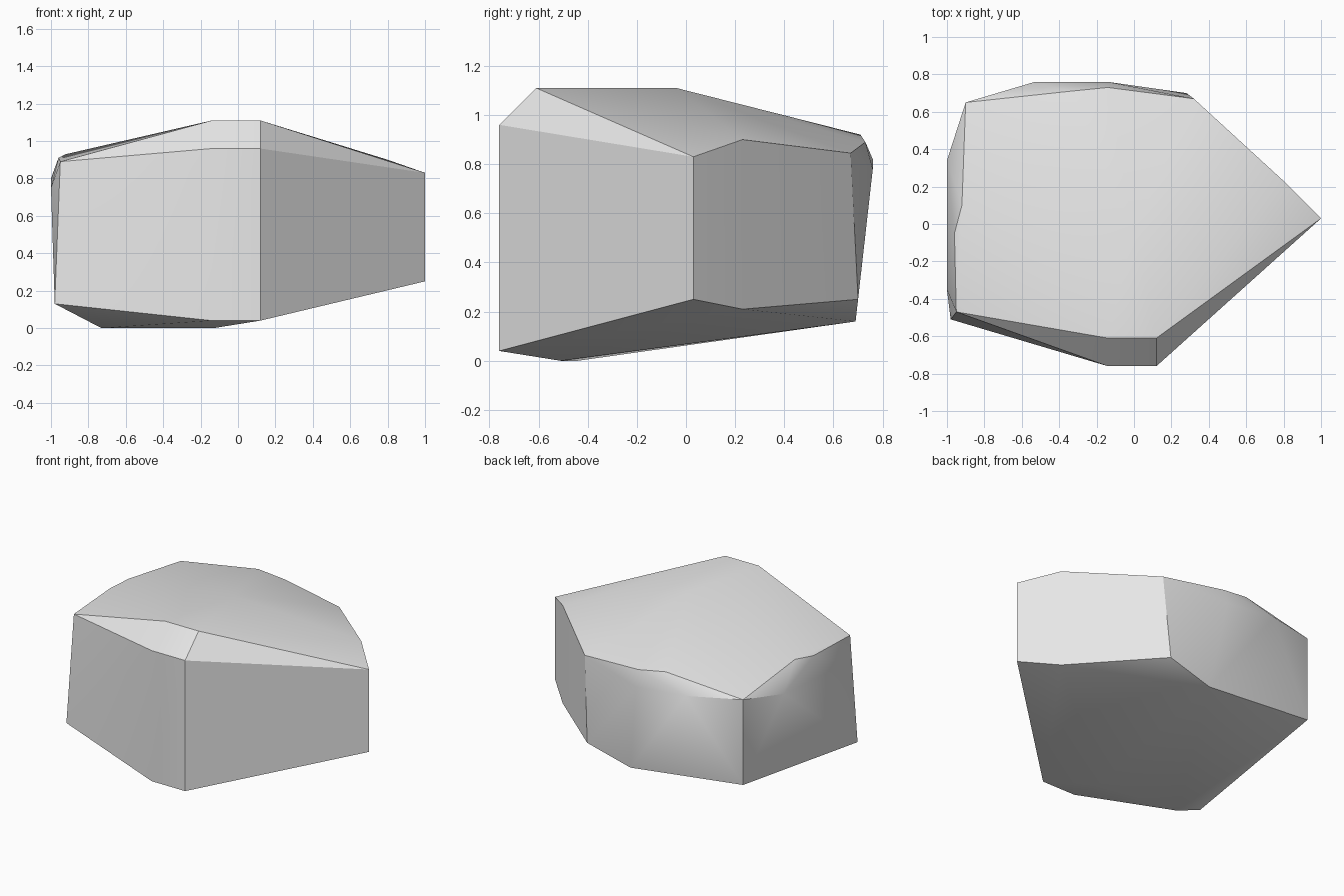
import bpy
import bmesh
import math

# Remove the default object only
default_cube = bpy.data.objects.get("Cube")
if default_cube is not None:
    bpy.data.objects.remove(default_cube, do_unlink=True)


def make_material(name, colour):
    """One flat colour shared by the viewport and the shader."""
    material = bpy.data.materials.new(name)
    material.use_nodes = True
    material.diffuse_color = colour
    shader = material.node_tree.nodes.get("Principled BSDF")
    shader.inputs["Base Color"].default_value = colour
    return material


def make_hull(name, corners, material):
    """Wrap a convex skin around a few corner points."""
    bm = bmesh.new()
    for corner in corners:
        bm.verts.new(corner)
    hull = bmesh.ops.convex_hull(bm, input=list(bm.verts))
    loose = [vert for vert in bm.verts if vert.is_valid and not vert.link_faces]
    bmesh.ops.delete(bm, geom=loose, context="VERTS")
    # Merge triangles lying in nearly the same plane
    bmesh.ops.dissolve_limit(
        bm, angle_limit=math.radians(1), verts=list(bm.verts), edges=list(bm.edges)
    )
    bmesh.ops.recalc_face_normals(bm, faces=list(bm.faces))
    mesh = bpy.data.meshes.new(name)
    bm.to_mesh(mesh)
    bm.free()
    mesh.materials.append(material)
    result = bpy.data.objects.new(name, mesh)
    bpy.context.collection.objects.link(result)
    return result


# Front plane: a narrow upright face with a bevel leading to the crown
front_edge = []
for x in (-.14, .12):
    front_edge += [(x, -.76, .04), (x, -.76, .96), (x, -.61, 1.11)]

# Pointed side: two upright edges, one sharp and one blunt
pointed_side = [
    (1, .03, .25), (1, .03, .83),
    (.8, .23, .21), (.8, .23, .9),
]

# Blunt side: leaning face with a worn upper rim
blunt_side = [
    (-.98, -.51, .13), (-.95, -.47, .89),
    (-1, -.35, .75), (-1, .34, .8),
    (-.96, -.05, .91), (-.92, .1, .93),
]

# Rear: rounded wall with a chipped rim
rear_wall = [
    (.28, .7, .25), (.32, .67, .845), (-.05, .69, .16),
    (-.9, .65, .25), (-.9, .65, .85),
    (-.53, .76, .82), (-.14, .76, .78),
    (-.14, .73, .89), (-.34, .71, .92),
]

# Crown peak and the base contact points
crown = [(0, -.04, 1.11)]
base = [(-.73, -.44, 0), (-.13, -.51, 0)]

stone = make_material("pale grey stone", (.8, .8, .8, 1))
boulder = make_hull(
    "boulder", front_edge + pointed_side + blunt_side + rear_wall + crown + base, stone
)

# Soft shading across shallow edges, crisp shading on strong ones
for item in bpy.context.selected_objects:
    item.select_set(False)
boulder.select_set(True)
bpy.context.view_layer.objects.active = boulder
bpy.ops.object.shade_smooth_by_angle(angle=math.radians(30))
